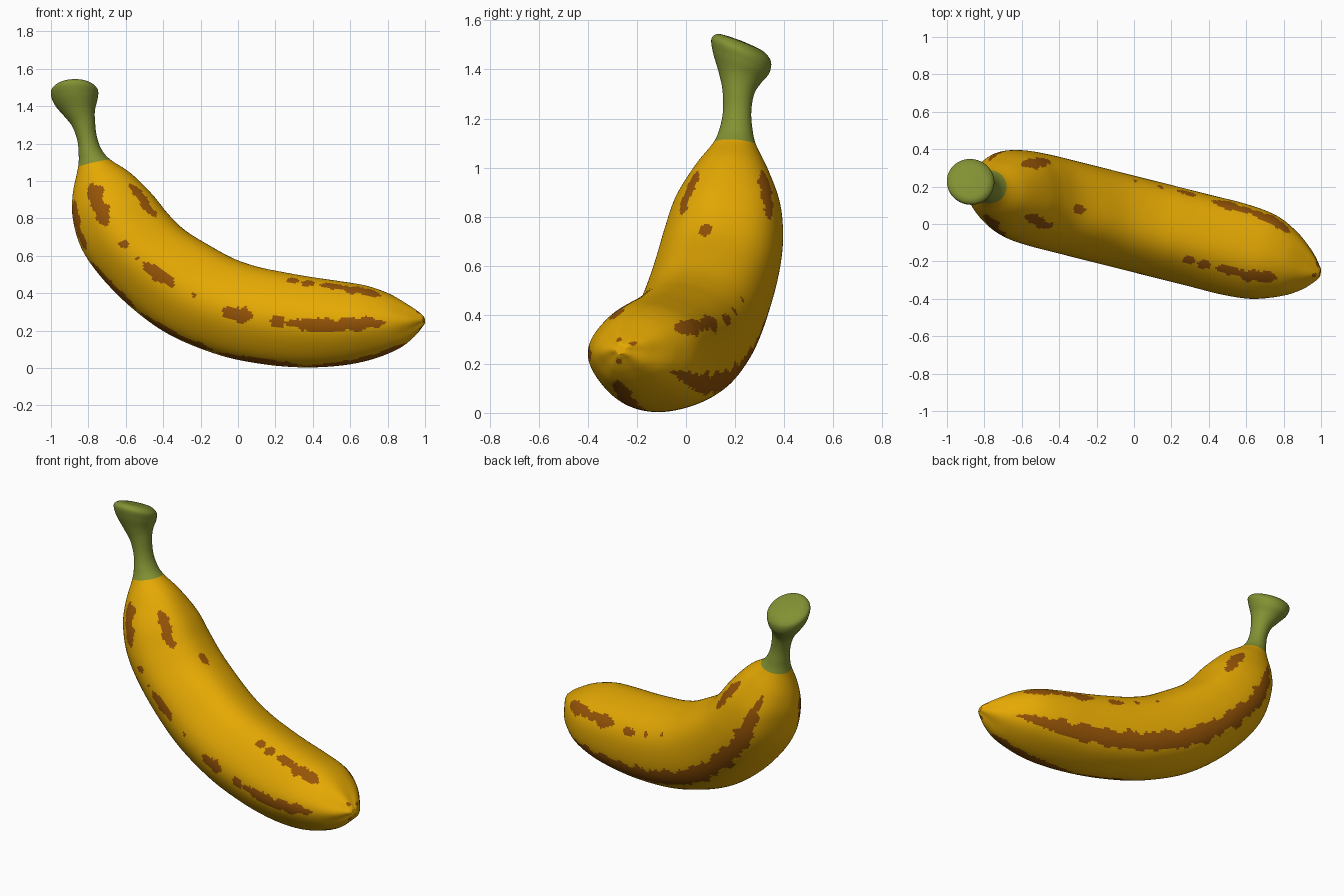
import bpy, bmesh, math
from mathutils import Vector, noise

# Cross-sections from stem cap to tip:
# outer x, outer z, inner x, inner z, half width, sideways tilt
STATIONS = [
    (-.925, 1.510, -.825, 1.520, .05, -.38),
    (-.968, 1.497, -.780, 1.517, .095, -.38),
    (-.997, 1.464, -.752, 1.492, .121, -.38),
    (-.980, 1.407, -.755, 1.447, .114, -.36),
    (-.930, 1.347, -.767, 1.387, .086, -.22),
    (-.885, 1.292, -.767, 1.327, .065, -.08),
    (-.858, 1.220, -.757, 1.240, .058, 0),
    (-.850, 1.150, -.732, 1.170, .067, 0),
    (-.852, 1.075, -.685, 1.115, .088, 0),      # green / yellow joint
    (-.878, .930, -.575, 1.042, .155, 0),
    (-.875, .800, -.460, .930, .215, 0),
    (-.828, .640, -.370, .820, .243, 0),
    (-.720, .482, -.280, .735, .252, 0),
    (-.550, .312, -.150, .655, .253, 0),
    (-.350, .172, -.020, .585, .253, 0),
    (-.100, .070, .110, .541, .253, 0),
    (.120, .022, .240, .514, .253, 0),
    (.340, .002, .380, .489, .253, 0),
    (.550, .011, .550, .464, .252, 0),
    (.720, .045, .690, .440, .232, 0),
    (.860, .102, .810, .397, .175, 0),
    (.940, .162, .910, .339, .108, 0),
    (.985, .218, .975, .294, .045, 0),
    (.998, .238, .993, .273, .02, 0),
]
JOINT, SUB, SEG = 8, 14, 128
LAT = Vector((.243, .97, 0))

# Ripe patches: angle round the section (0 = inside of curve, 90 = back),
# start and end station counted from the joint, half width
SPOTS = [
    (264, .9, 2.75, .05), (271, 3.4, 3.7, .03), (270, 4.1, 4.25, .018),
    (271, 4.35, 5.45, .038), (273, 5.95, 6.1, .016),
    (269, 6.85, 7.8, .042), (269, 8.3, 8.75, .035), (268, 8.7, 12.0, .042),
    (327, 1.4, 3.0, .036), (0, 3.55, 4.2, .03), (331, 8.4, 8.85, .032),
    (331, 8.95, 9.4, .028), (331, 9.5, 10.5, .03), (330, 10.2, 11.8, .04),
    (61, 1.2, 2.9, .04), (60, 6.25, 6.4, .014), (60, 7.1, 7.3, .02),
    (62, 7.75, 8.45, .028), (58, 8.95, 10.3, .038), (57, 10.1, 11.8, .042),
    (121, .9, 12.0, .062),
    (214, 1.3, 3.2, .042), (207, 3.5, 5.1, .04), (205, 5.2, 6.95, .042),
    (202, 7.0, 9.15, .04), (197, 9.1, 12.5, .044),
    (340, 13.6, 14.1, .013), (195, 13.6, 14.1, .013), (51, 13.6, 14.1, .013),
]


def material(name, color):
    m = bpy.data.materials.new(name)
    m.diffuse_color = (*color, 1)
    return m


def station(t):
    """Catmull-Rom blend of the cross-sections."""
    n = len(STATIONS) - 1
    i = min(int(t), n - 1)
    f = t - i
    a, b, c, d = (STATIONS[min(max(k, 0), n)] for k in (i - 1, i, i + 1, i + 2))
    return [.5 * (2*q + (r - p)*f + (2*p - 5*q + 4*r - s)*f*f
                  + (3*q - p - 3*r + s)*f**3) for p, q, r, s in zip(a, b, c, d)]


def plane(x, z):
    """Point on the slanted upright plane the fruit curves in."""
    return Vector((x, .005 - .252 * x - .08 * max(0, x - .75), z))


def ring(t):
    ox, oz, ix, iz, w, tilt = station(t)
    outer, inner = plane(ox, oz), plane(ix, iz)
    mid, u = (outer + inner) / 2, (inner - outer) / 2
    side = (LAT + Vector((0, 0, tilt))) * w
    s = t - JOINT
    ridge = .02 * min(max(s / 2, 0), 1) + .06 * min(max((s - 12) / 2, 0), 1)
    pts = []
    for k in range(SEG):
        a = math.tau * k / SEG
        g = 1 + ridge * (math.cos(5 * (a - math.radians(344))) - .4)
        pts.append(mid + (u * math.cos(a) + side * math.sin(a)) * g)
    return pts, (u.length + w) / 2


def is_ripe(s, deg, radius):
    for ang, s0, s1, hw in SPOTS:
        u = (s - (s0 + s1) / 2) / ((s1 - s0) / 2)
        if abs(u) >= 1:
            continue
        off = (deg - ang + 180) % 360 - 180
        edge = 1 if off > 0 else -1
        wob = (noise.noise(Vector((s * 2.6, ang, edge * 3)))
               + .5 * noise.noise(Vector((s * 7, ang, edge * 7))))
        if abs(math.radians(off)) * radius < hw * (1 - u**4) * (.88 + .6 * wob):
            return True
    return False


# Fruit skin: one continuous surface through all the sections
bm = bmesh.new()
count = (len(STATIONS) - 1) * SUB + 1
rings, radii = [], []
for j in range(count):
    pts, r = ring(j / SUB)
    rings.append([bm.verts.new(p) for p in pts])
    radii.append(r)
for j in range(count - 1):
    t = (j + .5) / SUB
    for k in range(SEG):
        k2 = (k + 1) % SEG
        f = bm.faces.new((rings[j][k], rings[j][k2], rings[j+1][k2], rings[j+1][k]))
        if t < JOINT:
            f.material_index = 1
        elif is_ripe(t - JOINT, (k + .5) * 360 / SEG, radii[j]):
            f.material_index = 2

# Domed stem cap and dimpled tip
for loop, centre, mat in ((rings[0], plane(-.875, 1.517), 1),
                          (rings[-1], plane(.985, .255), 0)):
    c = bm.verts.new(centre)
    for k in range(SEG):
        bm.faces.new((c, loop[k], loop[(k + 1) % SEG])).material_index = mat

bmesh.ops.recalc_face_normals(bm, faces=bm.faces)
mesh = bpy.data.meshes.new("banana")
bm.to_mesh(mesh)
bm.free()
mesh.shade_smooth()
for m in (material("ripe yellow", (.78, .395, .001)),
          material("stem green", (.225, .285, .033)),
          material("ripe spot brown", (.30, .087, .002))):
    mesh.materials.append(m)
banana = bpy.data.objects.new("banana", mesh)
bpy.context.collection.objects.link(banana)
